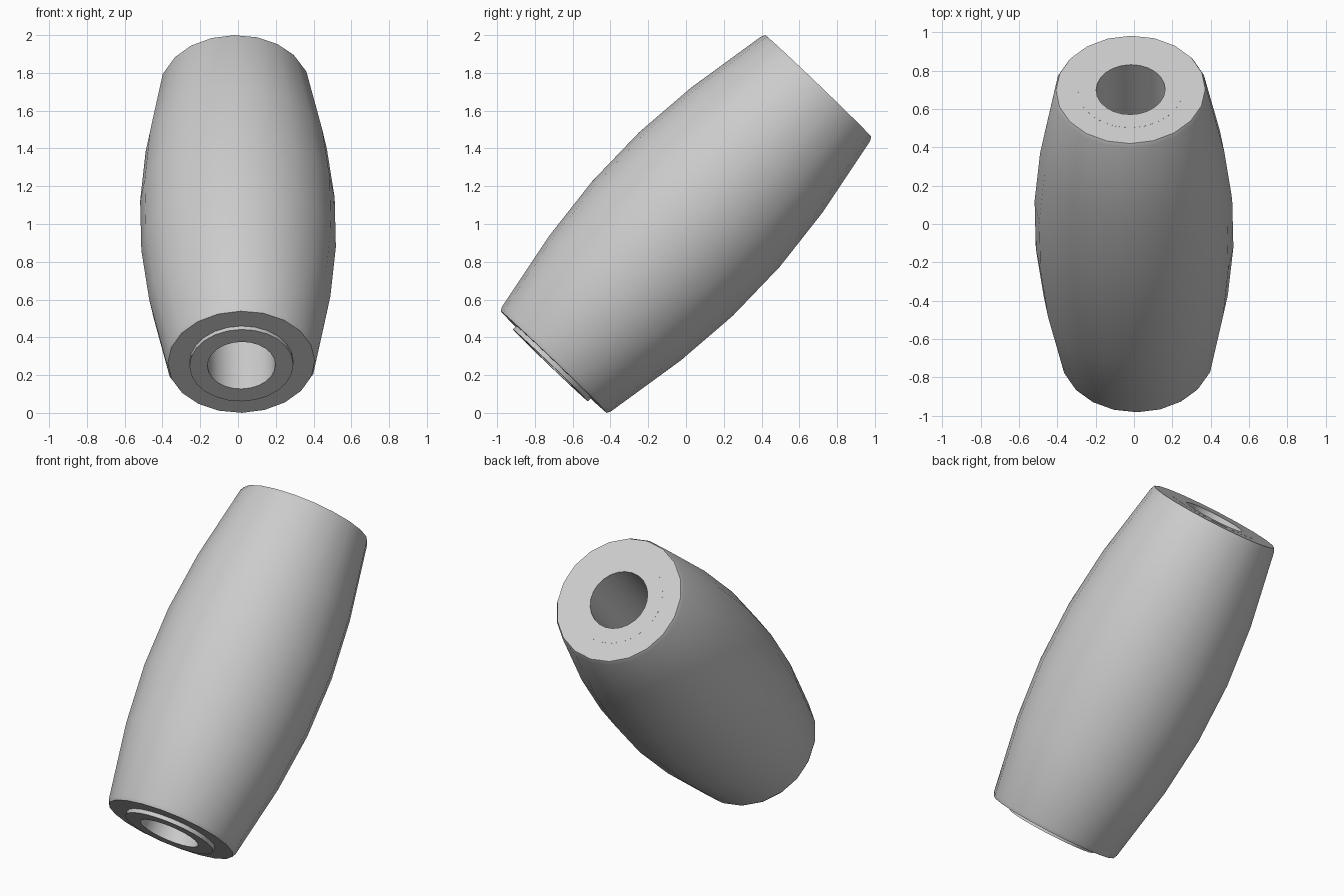
import bpy, bmesh, math
from mathutils import Vector, Matrix

cube = bpy.data.objects.get("Cube")
if cube:
    bpy.data.objects.remove(cube, do_unlink=True)

grey = bpy.data.materials.new("light grey")
grey.use_nodes = True
colour = (0.6, 0.6, 0.6, 1)
grey.diffuse_color = colour
grey.node_tree.nodes["Principled BSDF"].inputs["Base Color"].default_value = colour

# Leaning axis shared by both parts
lean = Vector((0, 0, 1)).rotation_difference(Vector((-0.035, 1.39, 1.45)))
PLACE = Matrix.Translation((0, 0, 1)) @ lean.to_matrix().to_4x4()


def ring(bm, radius, height, sides):
    """Add one circle of vertices around the axis."""
    return [bm.verts.new((radius * math.cos(a), radius * math.sin(a), height))
            for a in (math.tau * i / sides for i in range(sides))]


def lathe(name, profile, sides):
    """Revolve a closed (radius, height) profile and lean it over."""
    bm = bmesh.new()
    rings = [ring(bm, r, h, sides) for r, h in profile]
    for k, low in enumerate(rings):
        high = rings[(k + 1) % len(rings)]
        for i in range(sides):
            j = (i + 1) % sides
            bm.faces.new((low[i], low[j], high[j], high[i]))
    bmesh.ops.recalc_face_normals(bm, faces=bm.faces)
    bm.transform(PLACE)
    mesh = bpy.data.meshes.new(name)
    bm.to_mesh(mesh)
    bm.free()
    mesh.materials.append(grey)
    obj = bpy.data.objects.new(name, mesh)
    bpy.context.collection.objects.link(obj)
    bpy.ops.object.select_all(action="DESELECT")
    obj.select_set(True)
    bpy.context.view_layer.objects.active = obj
    bpy.ops.object.shade_smooth_by_angle(angle=math.radians(35))
    return obj


# Bulging outer body with slightly bevelled rims
half = [(0.515, 0.18), (0.48, 0.54), (0.4, 0.99), (0.389, 1.012), (0.26, 1.012)]
lower = [(r, -h) for r, h in reversed(half)]
lathe("barrel_body", lower + half, 20)

# Inner sleeve: flush at the top, standing proud at the bottom, bored through
lathe("inner_sleeve", [(0.275, -1.037), (0.275, 1.0125), (0.18, 1.0125), (0.18, -1.037)], 12 * 2)
